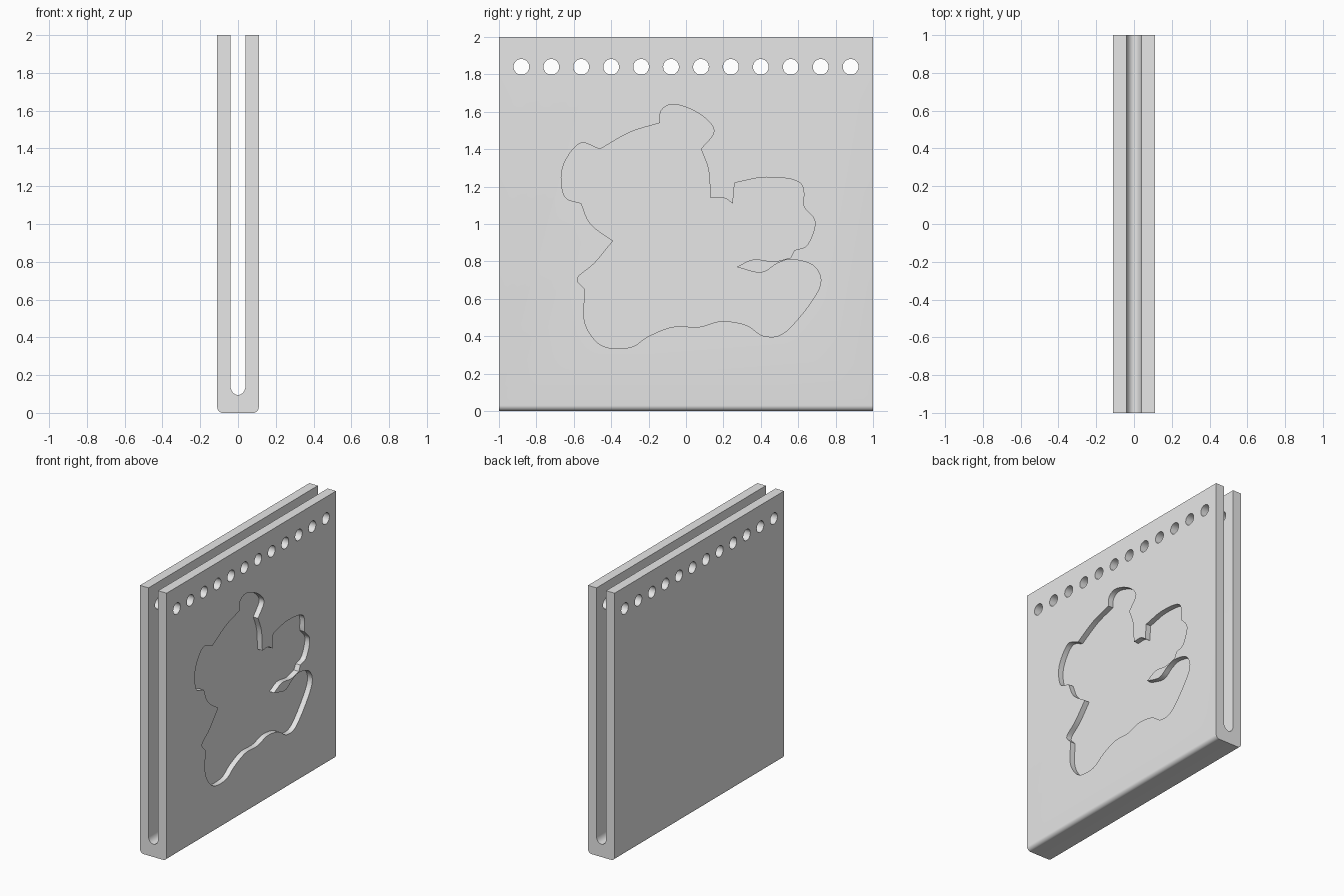
import bpy, bmesh, math
from mathutils import Vector

cube = bpy.data.objects.get("Cube")
if cube:
    bpy.data.objects.remove(cube, do_unlink=True)

HALF, INNER, HEIGHT, LENGTH = 0.11, 0.04, 2.0, 2.0
FILLET = 0.03
RECESS = 0.04
GREY = (0.8, 0.8, 0.8, 1)

grey = bpy.data.materials.new("plain grey")
grey.use_nodes = True
grey.diffuse_color = GREY
grey.node_tree.nodes["Principled BSDF"].inputs["Base Color"].default_value = GREY


def prism(name, points, direction):
    """Solid made by sweeping a closed outline along a direction."""
    bm = bmesh.new()
    face = bm.faces.new([bm.verts.new(p) for p in points])
    swept = bmesh.ops.extrude_face_region(bm, geom=[face])["geom"]
    verts = [g for g in swept if isinstance(g, bmesh.types.BMVert)]
    bmesh.ops.translate(bm, verts=verts, vec=direction)
    bmesh.ops.recalc_face_normals(bm, faces=bm.faces)
    mesh = bpy.data.meshes.new(name)
    bm.to_mesh(mesh)
    bm.free()
    mesh.materials.append(grey)
    obj = bpy.data.objects.new(name, mesh)
    bpy.context.collection.objects.link(obj)
    return obj


def arc(centre_x, centre_z, radius_x, radius_z, start, end, steps):
    """Points on an elliptical arc, angles in degrees."""
    angles = [math.radians(start + (end - start) * i / steps) for i in range(steps + 1)]
    return [(centre_x + radius_x * math.cos(a), centre_z + radius_z * math.sin(a)) for a in angles]


def smooth_run(points, steps=6):
    """Smooth curve through the points, without the first one."""
    pts = [Vector(p) / 100 for p in points]
    pts = [2 * pts[0] - pts[1]] + pts + [2 * pts[-1] - pts[-2]]
    curve = []
    for before, start, end, after in zip(pts, pts[1:], pts[2:], pts[3:]):
        leave, arrive = (end - before) / 2, (after - start) / 2
        for i in range(steps):
            t = (i + 1) / steps
            blend = t * t * (3 - 2 * t)
            curve.append(start.lerp(end, blend) + leave * t * (1 - t) ** 2 - arrive * t * t * (1 - t))
    return curve


def cut(target, cutter):
    """Subtract the cutter from the target and remove the cutter."""
    modifier = target.modifiers.new("cut", "BOOLEAN")
    modifier.operation = "DIFFERENCE"
    modifier.solver = "EXACT"
    modifier.object = cutter
    bpy.context.view_layer.objects.active = target
    bpy.ops.object.modifier_apply(modifier=modifier.name)
    bpy.data.objects.remove(cutter, do_unlink=True)


# U-shaped holder: outer wall with rounded bottom edges, inner slot with round floor
profile = [(-HALF, HEIGHT)]
profile += arc(FILLET - HALF, FILLET, FILLET, FILLET, 180, 270, 8)
profile += arc(HALF - FILLET, FILLET, FILLET, FILLET, 270, 360, 8)
profile += [(HALF, HEIGHT), (INNER, HEIGHT)]
profile += arc(0, 0.145, INNER, 0.05, 0, -180, 20)
profile += [(-INNER, HEIGHT)]
holder = prism("holder", [(x, -LENGTH / 2, z) for x, z in profile], (0, LENGTH, 0))

# Row of round holes through both walls
for i in range(12):
    ring = arc(0.16 * i - 0.88, 1.84, 0.042, 0.042, 0, 360, 32)[:-1]
    cut(holder, prism("hole_cutter", [(-HALF * 2, y, z) for y, z in ring], (HALF * 4, 0, 0)))

# Figure outline in hundredths (y, z): smooth runs, each starting at the sharp
# corner where the one before it ended
corner = (-14, 154)
runs = [
    # first ear
    [(-13, 161), (-6, 164), (7, 159), (15, 150), (8, 140)],
    # face and neck
    [(12, 129), (13, 114)],
    [(20, 114), (25, 111)],
    # hand
    [(26, 122)],
    [(43, 125), (61, 122), (63, 109)],
    # arm
    [(69, 101), (65, 89), (58, 86)],
    [(56, 82)],
    # gap under the arm
    [(47, 80), (36, 81), (27, 77)],
    # foot and underside
    [(40, 74), (49, 79), (57, 81), (69, 77), (71, 65), (54, 43), (42, 40), (32, 46), (19, 48), (7, 45),
     (-7, 45), (-20, 40), (-30, 34), (-45, 35), (-54, 47), (-54, 65)],
    # back
    [(-58, 71), (-49, 79), (-39, 91)],
    [(-51, 100), (-56, 111)],
    # second ear and crown
    [(-65, 115), (-66, 130), (-57, 143), (-46, 140)],
    [(-30, 149), corner],
]
outline = []
for run in runs:
    outline += smooth_run([corner] + run)
    corner = run[-1]
cut(holder, prism("figure_cutter", [(HALF - RECESS, y, z) for y, z in outline], (HALF, 0, 0)))

# Smooth the rounded parts, keep the edges sharp
bpy.ops.object.select_all(action="DESELECT")
holder.select_set(True)
bpy.context.view_layer.objects.active = holder
bpy.ops.object.shade_smooth_by_angle(angle=math.radians(30))
